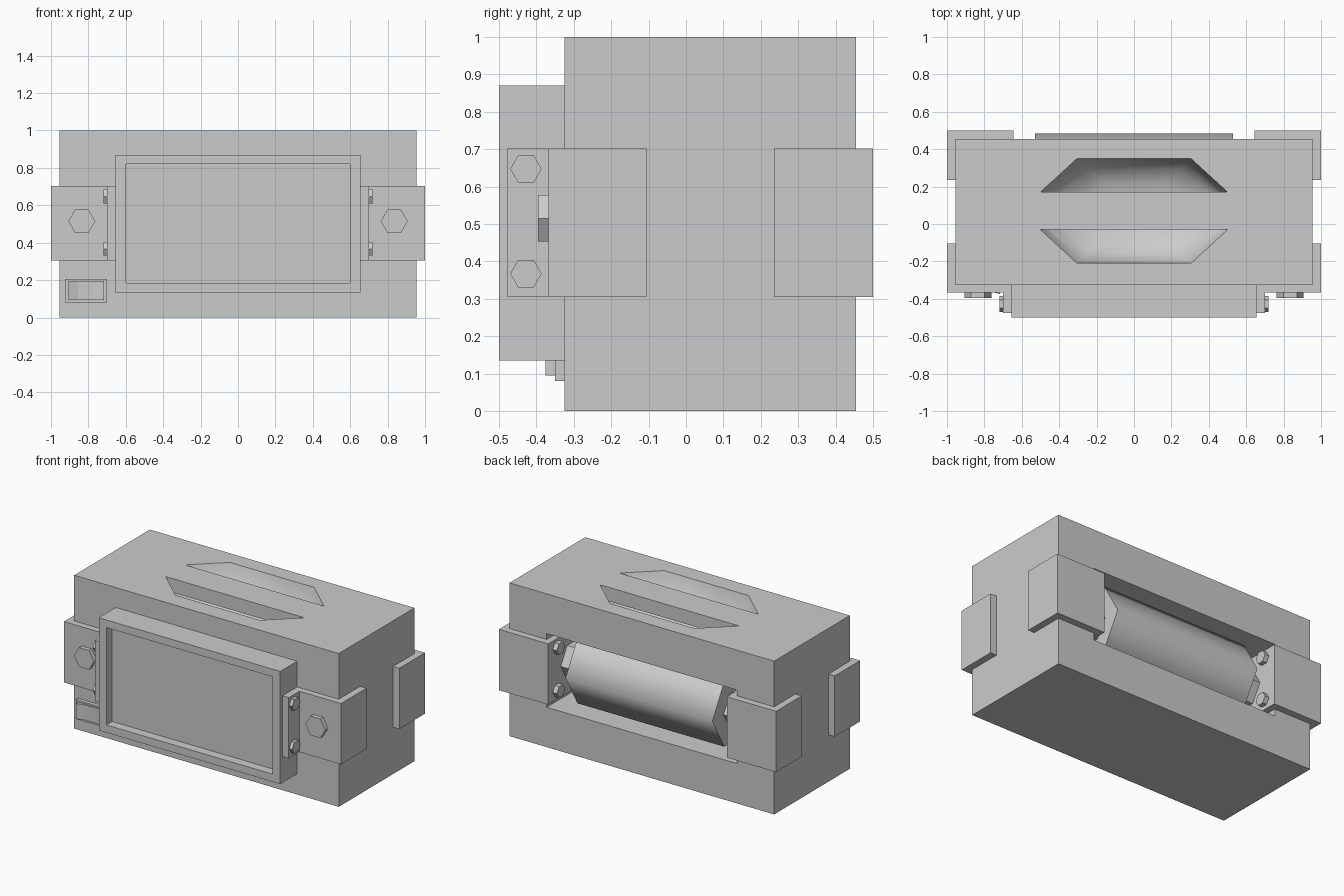
import bpy, bmesh, math
from mathutils import Matrix, Vector

if "Cube" in bpy.data.objects:
    bpy.data.objects.remove(bpy.data.objects["Cube"], do_unlink=True)

GREY = (0.6, 0.6, 0.6, 1)
mat = bpy.data.materials.new("plain_grey")
mat.use_nodes = True
mat.diffuse_color = GREY
mat.node_tree.nodes["Principled BSDF"].inputs["Base Color"].default_value = GREY


def make(name, bm):
    bmesh.ops.recalc_face_normals(bm, faces=bm.faces)
    me = bpy.data.meshes.new(name)
    bm.to_mesh(me)
    bm.free()
    ob = bpy.data.objects.new(name, me)
    bpy.context.collection.objects.link(ob)
    me.materials.append(mat)
    return ob


def box(name, x, y, z):
    """Box from (low, high) ranges on each axis."""
    bm = bmesh.new()
    bmesh.ops.create_cube(bm, size=1)
    for v in bm.verts:
        v.co = Vector([a + (b - a) * (c + 0.5) for (a, b), c in zip((x, y, z), v.co)])
    return make(name, bm)


def hexagon(name, centre, radius, length, axis):
    """Six-sided prism along x or y."""
    bm = bmesh.new()
    turn = Matrix.Rotation(math.pi / 2, 4, "Y" if axis == "x" else "X")
    # put two corners on the horizontal diameter
    roll = Matrix.Rotation(math.pi / 6 if axis == "x" else 0, 4, "Z")
    bmesh.ops.create_cone(bm, cap_ends=True, segments=6, radius1=radius, radius2=radius,
                          depth=length)
    probe = max((turn @ roll @ v.co).dot(Vector((0, 1, 0) if axis == "x" else (1, 0, 0)))
                for v in bm.verts)
    if probe < radius * 0.95:
        roll = roll @ Matrix.Rotation(math.pi / 6, 4, "Z")
    bmesh.ops.transform(bm, verts=bm.verts, matrix=Matrix.Translation(centre) @ turn @ roll)
    return make(name, bm)


def activate(ob):
    bpy.ops.object.select_all(action="DESELECT")
    ob.select_set(True)
    bpy.context.view_layer.objects.active = ob


def cut(ob, cutter):
    mod = ob.modifiers.new("cut", "BOOLEAN")
    mod.operation = "DIFFERENCE"
    mod.solver = "EXACT"
    mod.object = cutter
    activate(ob)
    bpy.ops.object.modifier_apply(modifier=mod.name)
    bpy.data.objects.remove(cutter, do_unlink=True)


def smooth(ob):
    activate(ob)
    bpy.ops.object.shade_smooth_by_angle(angle=math.radians(62))


# Hexagonal bowl under the carrying grip, with the grip bar left standing
bm = bmesh.new()
rings = []
for scale, z in ((1, 1.1), (1, 1.0), (0.94, 0.92), (0.8, 0.84), (0.5, 0.78)):
    rings.append([bm.verts.new((0.61 * scale * math.cos(k * math.pi / 3),
                                0.07 + 0.323 * scale * math.sin(k * math.pi / 3), z))
                  for k in range(6)])
for lower, upper in zip(rings, rings[1:]):
    for k in range(6):
        n = (k + 1) % 6
        bm.faces.new((lower[k], lower[n], upper[n], upper[k]))
bm.faces.new(rings[0])
bm.faces.new(rings[-1])
bowl = make("bowl_cutter", bm)
cut(bowl, box("grip_cutter", (-0.7, 0.7), (-0.03, 0.17), (0.91, 1.2)))

# Main body with grip bowl and rear roller bay
body = box("body", (-0.955, 0.955), (-0.325, 0.455), (0, 1))
cut(body, bowl)
cut(body, box("bay_cutter", (-0.687, 0.687), (-0.03, 0.6), (0.26, 0.74)))
smooth(body)

# Front panel frame with sunken screen
panel = box("front_panel", (-0.655, 0.655), (-0.5, -0.325), (0.135, 0.87))
cut(panel, box("screen_cutter", (-0.6, 0.6), (-0.6, -0.44), (0.185, 0.82)))

# Rear roller and its axle
smooth(hexagon("roller", (0, 0.24, 0.505), 0.245, 1.06, "x"))
hexagon("roller_axle", (0, 0.24, 0.505), 0.13, 1.3, "x")

# Corner brackets, ears and bolts on both sides
for side, s in (("left", 1), ("right", -1)):
    def span(a, b):
        return tuple(sorted((s * a, s * b)))
    z = (0.305, 0.702)
    box(side + "_front_bracket", span(0.7, 1), (-0.367, -0.105), z)
    box(side + "_front_ear", span(0.65, 0.7), (-0.477, -0.32), z)
    box(side + "_rear_bracket", span(0.645, 1), (0.235, 0.5), z)
    hexagon(side + "_front_bolt", (s * 0.835, -0.378, 0.515), 0.072, 0.034, "y")
    for level, h in (("lower", 0.367), ("upper", 0.647)):
        hexagon(f"{side}_{level}_ear_bolt", (s * 0.705, -0.428, h), 0.042, 0.03, "x")
        hexagon(f"{side}_{level}_rear_bolt", (s * 0.635, 0.41, h), 0.042, 0.04, "x")

# Rocker switch with a dished face
box("switch_plate", (-0.925, -0.7), (-0.35, -0.32), (0.08, 0.205))
bm = bmesh.new()
profile = ((-0.907, -0.345), (-0.907, -0.375), (-0.855, -0.36),
           (-0.77, -0.36), (-0.717, -0.375), (-0.717, -0.345))
face = bm.faces.new([bm.verts.new((x, y, 0.095)) for x, y in profile])
grown = bmesh.ops.extrude_face_region(bm, geom=[face])["geom"]
bmesh.ops.translate(bm, vec=(0, 0, 0.1),
                    verts=[g for g in grown if isinstance(g, bmesh.types.BMVert)])
make("switch_rocker", bm)
